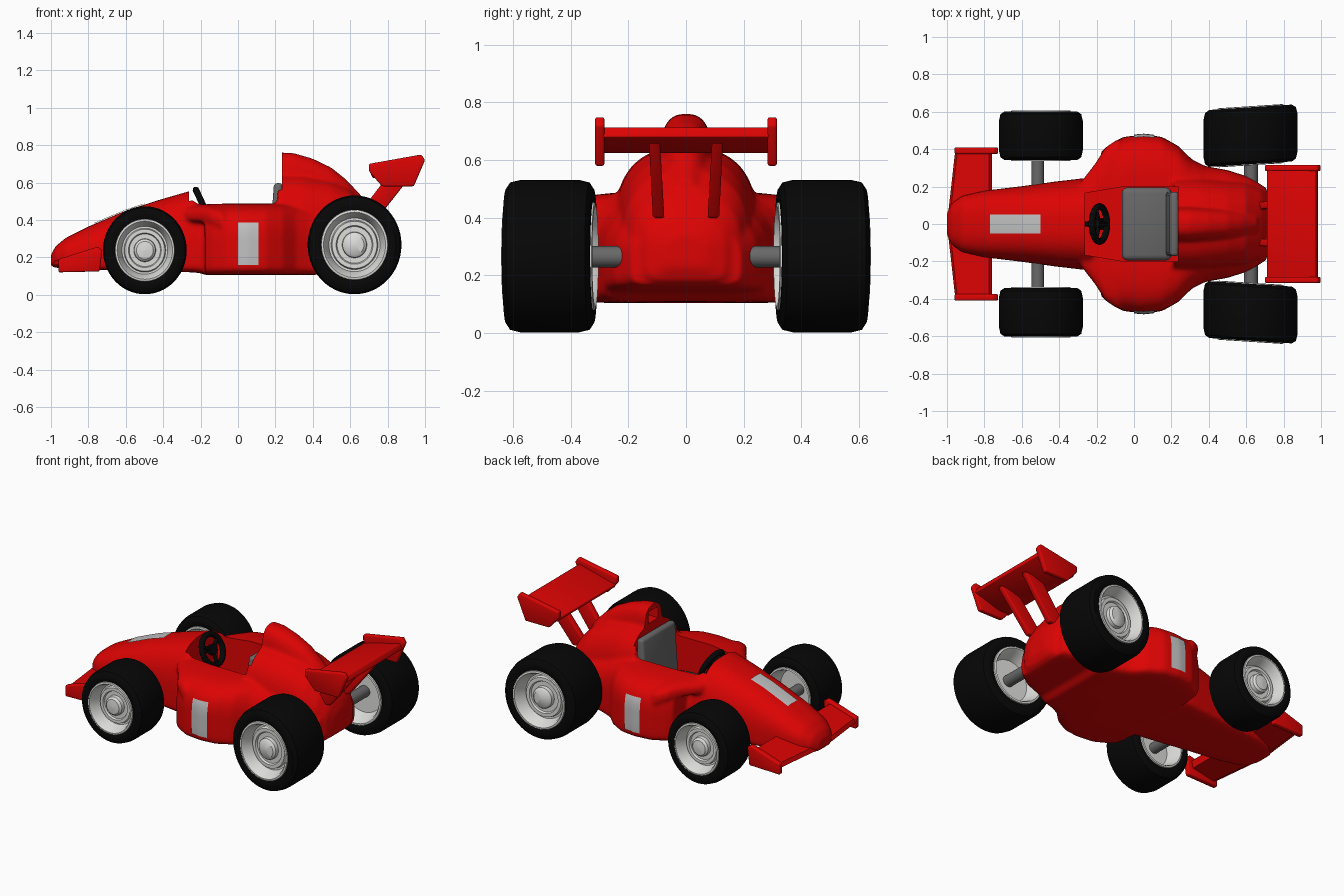
import bpy, bmesh, math
from mathutils import Matrix, Vector

if "Cube" in bpy.data.objects:
    bpy.data.objects.remove(bpy.data.objects["Cube"])


def material(name, r, g, b):
    m = bpy.data.materials.new(name)
    m.diffuse_color = (r, g, b, 1)
    m.use_nodes = True
    m.node_tree.nodes["Principled BSDF"].inputs["Base Color"].default_value = m.diffuse_color
    return m


RED = material("body red", 0.72, 0.001, 0.001)
BLACK = material("tyre black", 0.002, 0.002, 0.002)
WHITE = material("rim pale grey", 0.72, 0.72, 0.70)
PALE = material("stripe grey", 0.53, 0.53, 0.53)
GREY = material("seat grey", 0.14, 0.14, 0.14)


def finish(bm, name, mat, bevel=0, angle=35, fix=True):
    if fix:
        bmesh.ops.recalc_face_normals(bm, faces=bm.faces)
    me = bpy.data.meshes.new(name)
    bm.to_mesh(me)
    bm.free()
    ob = bpy.data.objects.new(name, me)
    bpy.context.collection.objects.link(ob)
    me.materials.append(mat)
    if bevel:
        b = ob.modifiers.new("bevel", "BEVEL")
        b.width, b.segments, b.limit_method = bevel, 3, "ANGLE"
        apply(ob)
    activate(ob)
    bpy.ops.object.shade_smooth_by_angle(angle=math.radians(angle))
    return ob


def activate(ob):
    bpy.ops.object.select_all(action="DESELECT")
    ob.select_set(True)
    bpy.context.view_layer.objects.active = ob


def apply(ob):
    activate(ob)
    for m in list(ob.modifiers):
        bpy.ops.object.modifier_apply(modifier=m.name)


def skin(bm, rings, loop=False):
    """Bridge a row of equal closed rings; cap the ends unless it loops."""
    vs = [[bm.verts.new(p) for p in r] for r in rings]
    n = len(vs[0])
    for a, b in zip(vs, vs[1:] + ([vs[0]] if loop else [])):
        for i in range(n):
            j = (i + 1) % n
            bm.faces.new((a[i], a[j], b[j], b[i]))
    if not loop:
        bm.faces.new(vs[0][::-1])
        bm.faces.new(vs[-1])


def prism(name, pts, y0, y1, mat, bevel=0):
    """Side outline (x, z) extruded along y."""
    bm = bmesh.new()
    skin(bm, [[(x, y, z) for x, z in pts] for y in (y0, y1)])
    return finish(bm, name, mat, bevel)


def rod(name, a, b, r, mat):
    a, b = Vector(a), Vector(b)
    bm = bmesh.new()
    m = Matrix.Translation((a + b) / 2) @ (b - a).to_track_quat("Z", "Y").to_matrix().to_4x4()
    bmesh.ops.create_cone(bm, cap_ends=True, segments=24, radius1=r, radius2=r,
                          depth=(b - a).length, matrix=m)
    return finish(bm, name, mat)


def lathe(name, prof, mat, matrix, loop=False):
    """Profile (r, y) turned about the local y axis."""
    bm = bmesh.new()
    angs = [2 * math.pi * i / 56 for i in range(56)]
    skin(bm, [[matrix @ Vector((r * math.cos(t), y, r * math.sin(t))) for t in angs]
              for r, y in prof], loop)
    return finish(bm, name, mat)


def section(x, hw, zb, zt, zm, n):
    """Rounded hull section: soft above zm, boxy below."""
    ring = []
    for i in range(48):
        t = 2 * math.pi * i / 48
        c, s = math.cos(t), math.sin(t)
        e = 2 / n if s >= 0 else 2 / 7
        h = zt - zm if s >= 0 else zm - zb
        ring.append((x, hw * math.copysign(abs(c) ** e, c),
                     zm + h * math.copysign(abs(s) ** e, s)))
    return ring


# Body: nose, sidepods with overhanging lip, engine cover and scoop blended into one skin
nose = [(-1.0, .06, .15, .215, .18, 2.5), (-.975, .11, .145, .26, .19, 2.5),
        (-.92, .15, .14, .305, .2, 2.6), (-.8, .178, .135, .365, .2, 2.7),
        (-.6, .202, .13, .45, .2, 2.7), (-.42, .227, .125, .508, .2, 2.7),
        (-.24, .248, .12, .56, .2, 2.7), (-.15, .25, .11, .48, .2, 2.7)]
lip = [(-.28, .23, .39, .475, .42, 3), (-.21, .32, .39, .485, .42, 3),
       (-.15, .412, .38, .488, .41, 3), (-.08, .458, .35, .488, .38, 3)]
pods = [(-.178, .385, .105, .46, .2, 4.5), (-.14, .418, .105, .486, .2, 4.5),
        (-.06, .465, .105, .49, .2, 4.5), (.05, .478, .105, .49, .2, 4.5),
        (.15, .466, .105, .49, .2, 4.5), (.24, .415, .105, .49, .2, 4.2),
        (.31, .345, .105, .487, .2, 3.8), (.38, .31, .105, .48, .2, 3.4),
        (.46, .295, .11, .465, .22, 3), (.5, .288, .14, .455, .24, 2.9),
        (.62, .25, .15, .42, .25, 2.7), (.71, .19, .165, .37, .26, 2.5)]
cover = [(.21, .25, .15, .645, .35, 2.6), (.35, .245, .15, .64, .35, 2.6),
         (.5, .23, .15, .61, .33, 2.5), (.6, .22, .15, .565, .32, 2.4),
         (.68, .19, .16, .48, .31, 2.4), (.73, .14, .18, .40, .3, 2.2),
         (.75, .07, .23, .34, .29, 2)]
scoop = [(.21, .09, .4, .762, .6, 2.7), (.3, .09, .4, .757, .6, 2.7),
         (.4, .087, .4, .728, .56, 2.5), (.5, .078, .4, .68, .54, 2.4),
         (.58, .068, .4, .615, .5, 2.3), (.66, .05, .38, .53, .45, 2.2)]
bm = bmesh.new()
for hull in (nose, lip, pods, cover, scoop):
    skin(bm, [section(*s) for s in hull])
body = finish(bm, "body", RED)
rm = body.modifiers.new("remesh", "REMESH")
rm.mode, rm.voxel_size = "VOXEL", 0.012
sm = body.modifiers.new("smooth", "SMOOTH")
sm.factor, sm.iterations = 0.5, 6
apply(body)

# Cockpit opening and air intake
bm = bmesh.new()
plan = [(-.262, -.165), (-.05, -.2), (.235, -.2), (.235, .2), (-.05, .2), (-.262, .165)]
skin(bm, [[(x, y, z) for x, y in plan] for z in (.17, .95)])
cockpit = finish(bm, "cockpit_cutter", RED)
intake = prism("intake_cutter", [(.2, .65), (.32, .65), (.32, .725), (.2, .725)], -.05, .05, RED)
for cutter in (cockpit, intake):
    mod = body.modifiers.new("cut", "BOOLEAN")
    mod.operation, mod.object, mod.solver = "DIFFERENCE", cutter, "EXACT"
    apply(body)
    bpy.data.objects.remove(cutter)
activate(body)
bpy.ops.object.shade_smooth_by_angle(angle=math.radians(40))


# Pale plain markings laid on the body skin
def marking(name, centre, rot, su, sv):
    m = Matrix.Translation(centre) @ Matrix.Rotation(math.radians(rot), 4, "X")
    bm = bmesh.new()
    bmesh.ops.create_grid(bm, x_segments=14, y_segments=14, size=1,
                          matrix=m @ Matrix.Diagonal((su, sv, 1, 1)))
    out = m.to_3x3() @ Vector((0, 0, 1))
    for v in bm.verts:
        hit, loc, nor, _ = body.ray_cast(v.co, -out)
        if hit:
            v.co = loc + out * 0.006
    finish(bm, name, PALE, fix=False)


bpy.context.view_layer.update()
marking("nose_marking", (-.635, 0, 1), 0, .135, .05)
marking("left_side_marking", (.055, -1, .273), 90, .055, .113)
marking("right_side_marking", (.055, 1, .273), -90, .055, .113)

# Front wing, swept back at the tips
bm = bmesh.new()
skin(bm, [[(lead, y, .16), (lead + .012, y, .185), (-.775, y, .235), (-.76, y, .22),
           (-.77, y, .175), (lead + .03, y, .145)]
          for y, lead in ((-.4, -.955), (0, -1), (.4, -.955))])
finish(bm, "front_wing", RED)

# Rear wing plate
prism("rear_wing", [(.72, .625), (.708, .65), (.97, .715), (.985, .68), (.80, .625)],
      -.3, .3, RED, .006)

for s, side in ((-1, "left"), (1, "right")):
    # Wing end plates and rear wing struts
    prism(side + "_front_end_plate", [(-.96, .12), (-.74, .125), (-.725, .24), (-.75, .257),
                                      (-.96, .19)], s * .375, s * .41, RED, .008)
    prism(side + "_rear_end_plate", [(.70, .70), (.98, .75), (1.0, .72), (.94, .58),
                                     (.77, .58), (.70, .66)], s * .283, s * .315, RED, .008)
    bm = bmesh.new()
    skin(bm, [[(x0, s * y0, z), (x1, s * y0, z), (x1, s * y1, z), (x0, s * y1, z)]
              for x0, x1, y0, y1, z in ((.62, .74, .075, .115, .40), (.82, .945, .09, .128, .66))])
    finish(bm, side + "_wing_strut", RED, .008)

    # Wheels: tyre and stepped rim, slightly tall; the rear pair is skewed outward
    for end, x, y, R, tall, w, k, skew in (("front", -.498, .472, .224, 1.05, .13, 1, 0),
                                           ("rear", .623, .472, .251, 1.052, .152, 1.12, .065)):
        m = Matrix(((1, 0, 0, x), (s * skew, s, 0, s * y), (0, 0, tall, R * tall + .003),
                    (0, 0, 0, 1)))
        ri = .15 * k
        half = [(R, w - .05), (R - .008, w - .015), (R - .03, w), (ri + .02, w), (ri, w - .01)]
        lathe(f"{side}_{end}_tyre", [(r, -v) for r, v in half[::-1]] + half, BLACK, m, True)
        rim = [(.002, w - .018), (.045, w - .024), (.057, w - .036), (.059, w - .06),
               (.083, w - .06), (.088, w - .048), (.107, w - .048), (.112, w - .07),
               (.122, w - .07), (.14, w - .008), (.148, w + .006), (.158, w + .004),
               (.16, w - .01), (.16, .01 - w), (.158, -w - .004), (.148, -w - .006),
               (.14, .008 - w), (.118, .09 - w), (.002, .09 - w)]
        lathe(f"{side}_{end}_rim", [(r * k, v) for r, v in rim], WHITE, m)

# Axles
rod("front_axle", (-.515, -.44, .24), (-.515, .44, .24), .034, GREY)
rod("rear_axle", (.625, -.46, .265), (.625, .46, .265), .037, GREY)

# Seat
prism("seat_cushion", [(-.065, .165), (-.065, .3), (.2, .28), (.2, .165)], -.195, .195, GREY, .03)
prism("seat_back", [(.165, .2), (.192, .597), (.238, .597), (.238, .2)], -.172, .172, GREY, .018)

# Steering wheel with spokes and column
c = Vector((-.185, 0, .475))
tilt = Matrix.Rotation(math.radians(65), 4, "Y")
bpy.ops.mesh.primitive_torus_add(location=c, rotation=(0, math.radians(65), 0), major_radius=.094,
                                 minor_radius=.018, major_segments=36, minor_segments=10)
ring = bpy.context.object
ring.name = "steering_wheel"
ring.data.materials.append(BLACK)
bpy.ops.object.shade_smooth()
for i in range(3):
    a = 2 * math.pi * i / 3
    rod(f"steering_spoke_{i + 1}", c, c + tilt @ Vector((.094 * math.cos(a), .094 * math.sin(a), 0)),
        .012, BLACK)
rod("steering_hub", c + tilt @ Vector((0, 0, -.015)), c + tilt @ Vector((0, 0, .015)), .032, BLACK)
rod("steering_column", c, c + tilt @ Vector((0, 0, -.13)), .014, BLACK)
